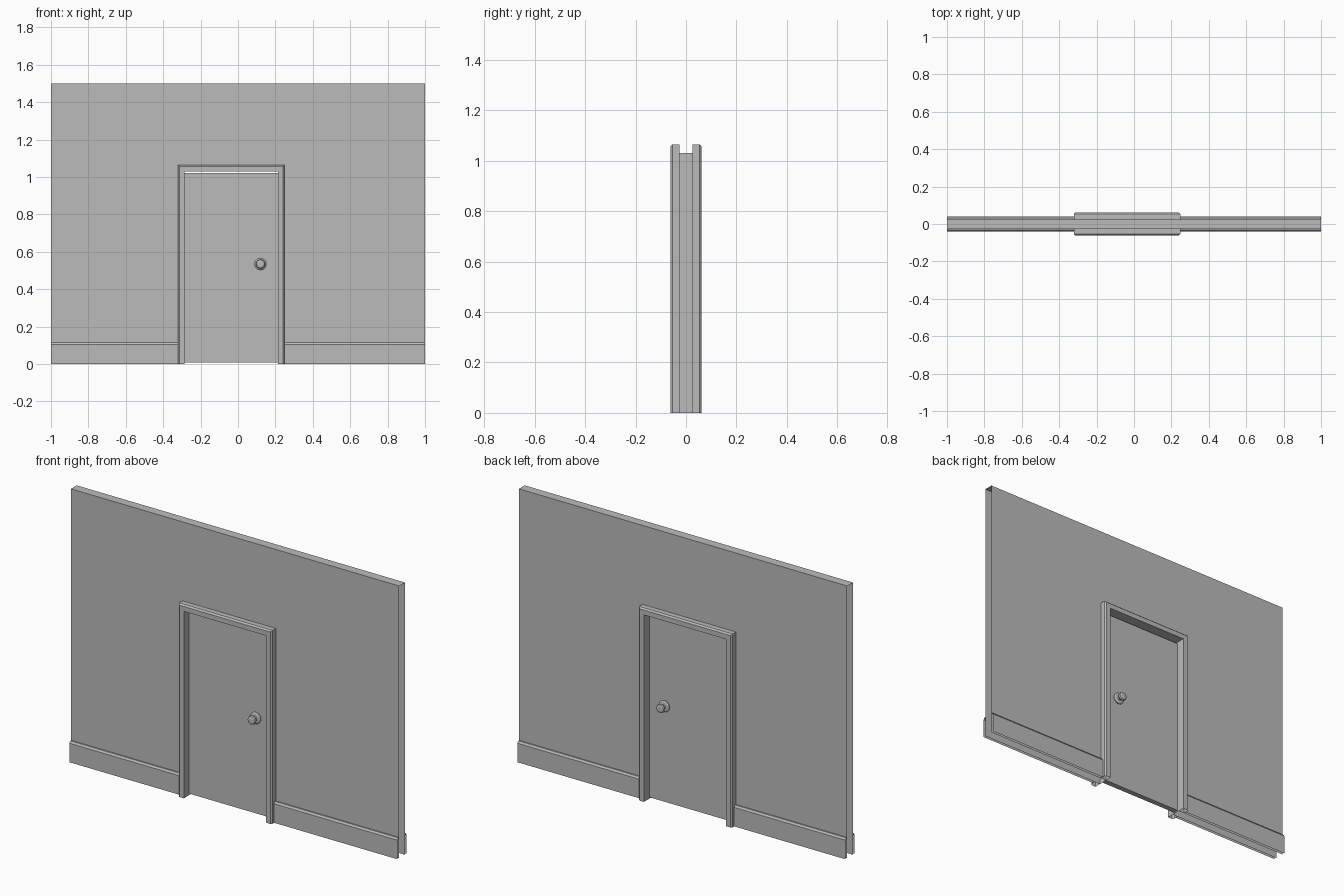
import bpy, bmesh, math
from mathutils import Matrix, Vector

cube = bpy.data.objects.get("Cube")
if cube:
    bpy.data.objects.remove(cube, do_unlink=True)

grey = bpy.data.materials.new("plain grey")
grey.use_nodes = True
GREY = (0.5, 0.5, 0.5, 1)
grey.diffuse_color = GREY
grey.node_tree.nodes["Principled BSDF"].inputs["Base Color"].default_value = GREY

# Main measurements
LEFT, RIGHT, HEAD = -0.287, 0.213, 1.03      # door opening
WALL_Y, TRIM_Y, BASE_Y, DOOR_Y = 0.025, 0.062, 0.04, 0.015
TRIM_W, WALL_TOP = 0.035, 1.5
SIDES = ((-1, "front"), (1, "back"))


def finish(name, bm):
    mesh = bpy.data.meshes.new(name)
    bm.to_mesh(mesh)
    bm.free()
    mesh.materials.append(grey)
    obj = bpy.data.objects.new(name, mesh)
    bpy.context.collection.objects.link(obj)
    return obj


def sheet(name, rows, outward):
    """Skin a strip of quads between rows of points, facing outward."""
    bm = bmesh.new()
    grid = [[bm.verts.new(p) for p in row] for row in rows]
    for a, b in zip(grid, grid[1:]):
        for i in range(len(a) - 1):
            bm.faces.new((a[i], a[i + 1], b[i + 1], b[i]))
    bm.normal_update()
    total = sum((f.normal * f.calc_area() for f in bm.faces), Vector())
    if total.dot(Vector(outward)) < 0:
        bmesh.ops.reverse_faces(bm, faces=bm.faces[:])
    return finish(name, bm)


def opening_path(offset, y):
    """Path around the opening, mitred at the head corners."""
    l, r, h = LEFT - offset, RIGHT + offset, HEAD + offset
    return [(l, y, 0), (l, y, h), (r, y, h), (r, y, 0)]


# Wall: two skins around the opening, open ends, capped on top
for s, side in SIDES:
    y = s * WALL_Y
    outer = [(-1, y, 0), (-1, y, WALL_TOP), (1, y, WALL_TOP), (1, y, 0)]
    sheet(side + "_wall", [outer, opening_path(0, y)], (0, s, 0))
sheet("wall_top", [[(x, y, WALL_TOP) for x in (-1, 1)] for y in (-WALL_Y, WALL_Y)], (0, 0, 1))

for s, side in SIDES:
    # Jamb lining and casing with a chamfered outer edge
    profile = [(0, 0), (0, TRIM_Y), (TRIM_W - 0.008, TRIM_Y),
               (TRIM_W, TRIM_Y - 0.008), (TRIM_W, WALL_Y)]
    sheet(side + "_door_casing", [opening_path(o, s * y) for o, y in profile], (0, s, 0))

    # Skirting boards with a chamfered top edge
    board = [(WALL_Y, 0.115), (BASE_Y - 0.007, 0.115), (BASE_Y, 0.105), (BASE_Y, 0)]
    for label, x0, x1 in (("right", -1, LEFT - TRIM_W), ("left", RIGHT + TRIM_W, 1)):
        sheet(f"{side}_{label}_skirting",
              [[(x0, s * y, z), (x1, s * y, z)] for y, z in board], (0, s, 0))

# Door slab
bm = bmesh.new()
bottom, top = 0.008, HEAD - 0.009
bmesh.ops.create_cube(bm, size=1, matrix=Matrix.Translation(
    ((LEFT + RIGHT) / 2, 0, (bottom + top) / 2))
    @ Matrix.Diagonal((RIGHT - LEFT, 2 * DOOR_Y, top - bottom, 1)))
finish("door", bm)

# Turned door knobs: rosette, neck and rounded grip
turning = [(0.032, 0), (0.032, 0.004), (0.027, 0.008), (0.012, 0.01), (0.012, 0.022),
           (0.021, 0.026), (0.025, 0.033), (0.022, 0.041), (0.013, 0.044)]
SEGMENTS = 12
for s, side in SIDES:
    bm = bmesh.new()
    rings = []
    for r, d in turning:
        angles = [2 * math.pi * i / SEGMENTS for i in range(SEGMENTS)]
        rings.append([bm.verts.new((0.12 + r * math.cos(a), s * (DOOR_Y + d),
                                    0.535 + r * math.sin(a))) for a in angles])
    for a, b in zip(rings, rings[1:]):
        for i in range(SEGMENTS):
            j = (i + 1) % SEGMENTS
            bm.faces.new((a[i], a[j], b[j], b[i]))
    bm.faces.new(rings[-1])
    bm.faces.new(rings[0])
    bmesh.ops.recalc_face_normals(bm, faces=bm.faces[:])
    finish(side + "_knob", bm)
